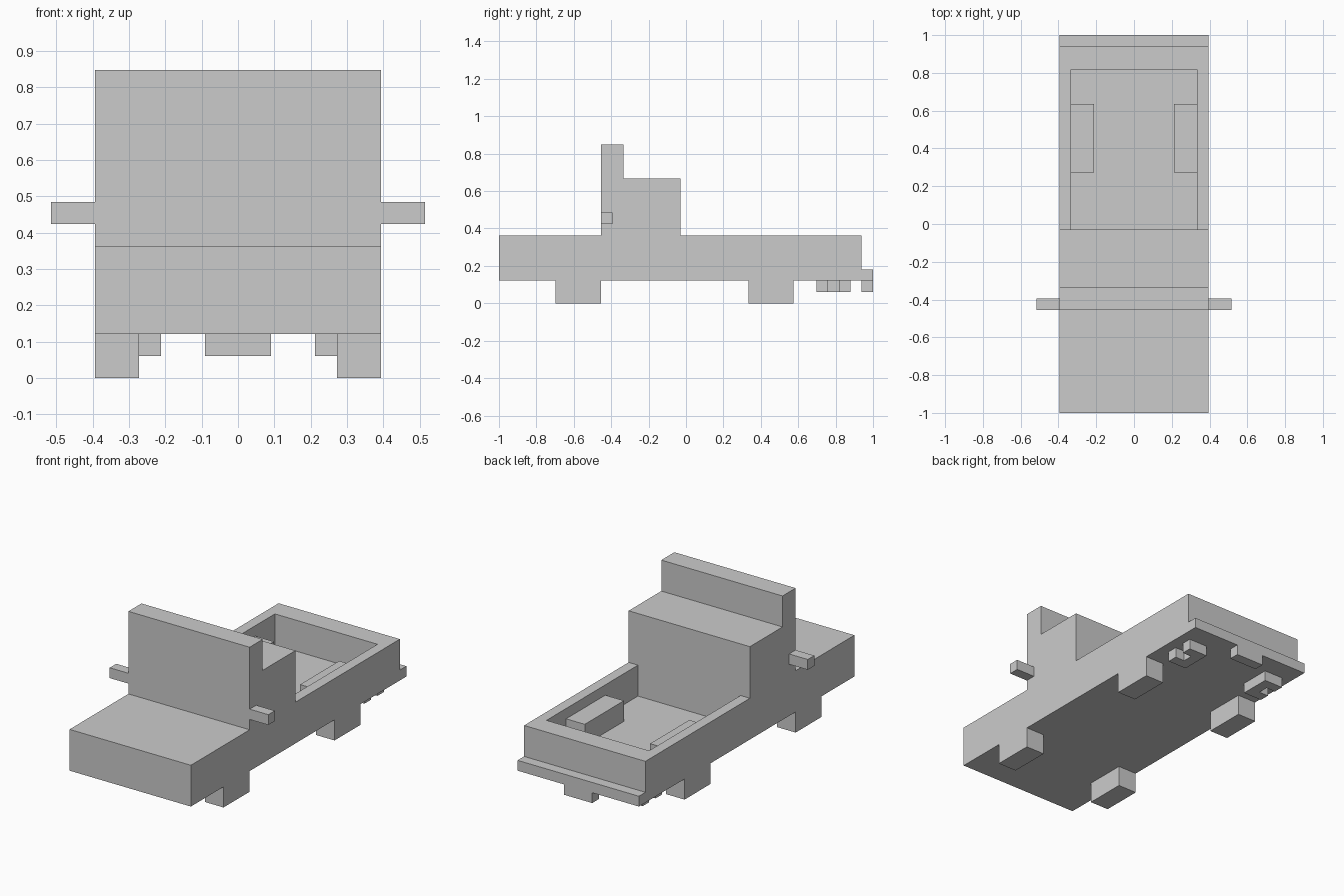
import bpy, bmesh
from mathutils import Vector

if "Cube" in bpy.data.objects:
    bpy.data.objects.remove(bpy.data.objects["Cube"])

U = 2 / 33  # one block of the model's grid; all sizes below are in blocks


def prism(name, outline, lo, hi, axis="z"):
    """Extrude a closed outline: (x, y) along z, or (y, z) along x."""
    bm = bmesh.new()
    place = (lambda a, b: (a, b, lo)) if axis == "z" else (lambda a, b: (lo, a, b))
    face = bm.faces.new([bm.verts.new(Vector(place(a, b)) * U) for a, b in outline])
    new = bmesh.ops.extrude_face_region(bm, geom=[face], use_keep_orig=True)["geom"]
    step = Vector((0, 0, hi - lo) if axis == "z" else (hi - lo, 0, 0)) * U
    bmesh.ops.translate(bm, vec=step, verts=[g for g in new if isinstance(g, bmesh.types.BMVert)])
    bmesh.ops.recalc_face_normals(bm, faces=bm.faces)
    mesh = bpy.data.meshes.new(name)
    bm.to_mesh(mesh)
    bm.free()
    obj = bpy.data.objects.new(name, mesh)
    bpy.context.collection.objects.link(obj)
    return obj


def box(name, x, y, z):
    return prism(name, [(x[0], y[0]), (x[1], y[0]), (x[1], y[1]), (x[0], y[1])], *z)


def mirrored(obj):
    mod = obj.modifiers.new("Mirror", "MIRROR")
    mod.use_axis[0] = True
    mod.use_mirror_merge = False


# Side profile: hood, windscreen, cab, bed floor and rear bumper
prism("body", [(-16.5, 2), (16.5, 2), (16.5, 3), (-0.5, 3), (-0.5, 11), (-5.5, 11),
               (-5.5, 14), (-7.5, 14), (-7.5, 6), (-16.5, 6)], -6.5, 6.5, "x")

# U-shaped walls around the cargo bed
prism("bed_walls", [(-6.5, -0.5), (-6.5, 15.5), (6.5, 15.5), (6.5, -0.5),
                    (5.5, -0.5), (5.5, 13.5), (-5.5, 13.5), (-5.5, -0.5)], 3, 6)

# Wheel housings inside the bed
mirrored(box("wheel_housing", (3.5, 5.5), (4.5, 10.5), (3, 5)))

# Wheels
for name, y in (("front_wheel", -11.5), ("rear_wheel", 5.5)):
    mirrored(box(name, (4.5, 6.5), (y, y + 4), (0, 2)))

# Side mirrors
mirrored(box("side_mirror", (6.5, 8.5), (-7.5, -6.5), (7, 8)))

# Exhausts: C-shaped, open outwards
mirrored(prism("exhaust", [(3.5, 11.5), (5.5, 11.5), (5.5, 12.5), (4.5, 12.5),
                           (4.5, 13.5), (5.5, 13.5), (5.5, 14.5), (3.5, 14.5)], 1, 2))

# Plate under the rear bumper
box("rear_plate", (-1.5, 1.5), (15.5, 16.5), (1, 2))
